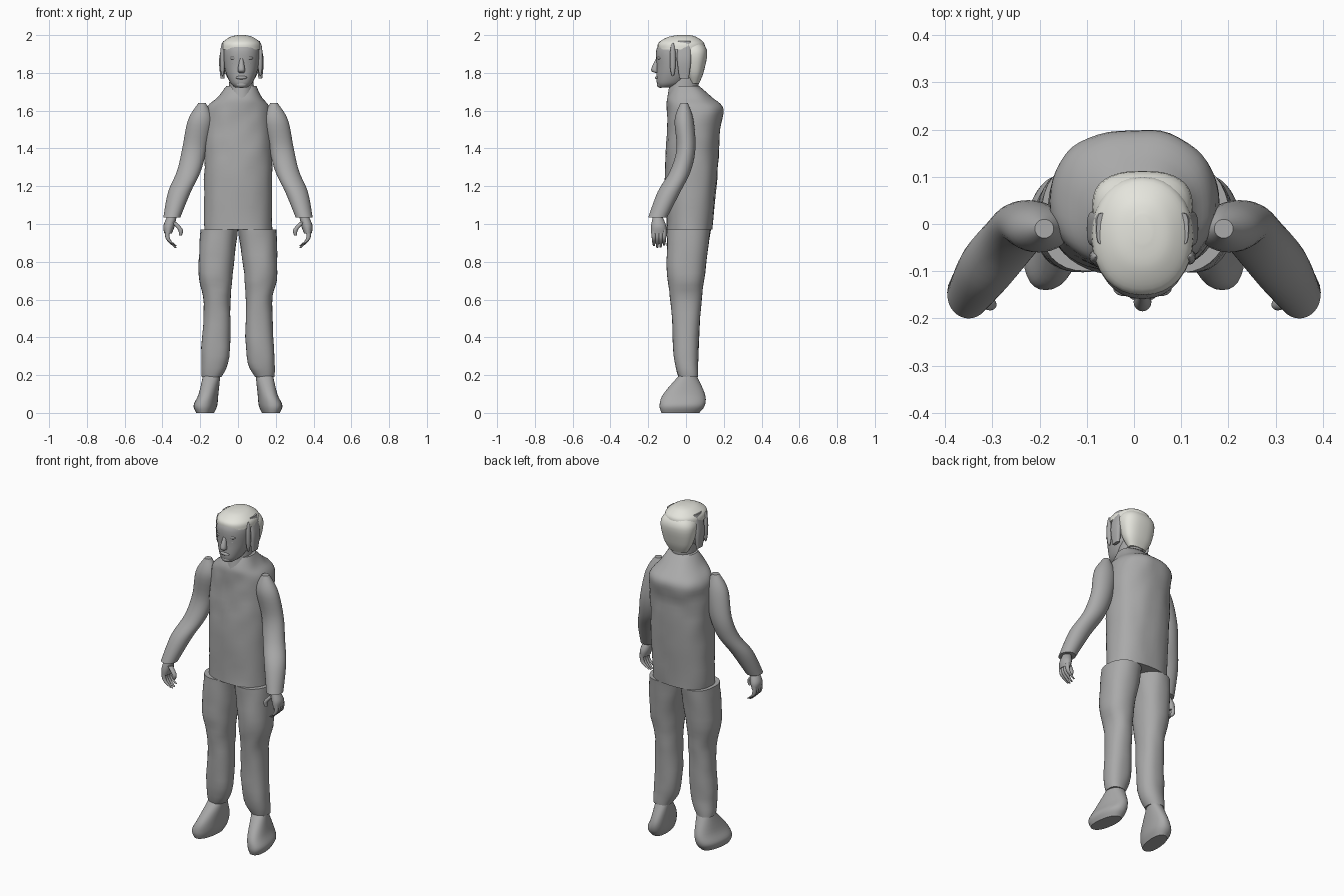
import bpy
import bmesh
from math import cos, sin, pi, radians, copysign
from mathutils import Vector, noise

cube = bpy.data.objects.get("Cube")
if cube:
    bpy.data.objects.remove(cube, do_unlink=True)


def material(name, red, green, blue):
    mat = bpy.data.materials.new(name)
    mat.use_nodes = True
    mat.diffuse_color = (red, green, blue, 1)
    shader = next(n for n in mat.node_tree.nodes if n.type == "BSDF_PRINCIPLED")
    shader.inputs["Base Color"].default_value = mat.diffuse_color
    shader.inputs["Roughness"].default_value = .8
    return mat


GREY = material("cloth grey", red=.4, green=.4, blue=.4)
PALE = material("pale hair", red=.78, green=.78, blue=.72)


def ring(z, wide, deep, x=0, y=0):
    """Cross-section at height z with half width and half depth."""
    return Vector((x, y, z, wide, deep))


def resample(rings, steps):
    """Smooth curve through all the cross-sections."""
    out = []
    for i, (a, b) in enumerate(zip(rings, rings[1:])):
        slope_a = (b - rings[max(i - 1, 0)]) / 2
        slope_b = (rings[min(i + 2, len(rings) - 1)] - a) / 2
        for k in range(steps):
            t = k / steps
            u = 1 - t
            blend = t * t * (u + u + 1)
            out.append(a.lerp(b, blend) + slope_a * t * u * u - slope_b * t * t * u)
    return out + [rings[-1]]


def loft(name, rings, mat=GREY, side=1, power=2, sides=32, steps=5, shear=0, wrinkle=0):
    """Skin rounded cross-sections; side mirrors, power squares them off."""
    bm = bmesh.new()
    loops = []
    for x, y, z, wide, deep in resample(rings, steps):
        loop = []
        for k in range(sides):
            angle = 2 * pi * k / sides
            c, s = cos(angle), sin(angle)
            py = y + deep * copysign(abs(s) ** (2 / power), s)
            px = x + wide * copysign(abs(c) ** (2 / power), c) - shear * py
            point = Vector((px * side, py, z))
            bump = noise.noise(point * 12) * wrinkle
            loop.append(bm.verts.new(point + Vector((c * side, s, 0)) * bump))
        loops.append(loop)
    for low, high in zip(loops, loops[1:]):
        for k in range(sides):
            bm.faces.new((low[k - 1], low[k], high[k], high[k - 1]))
    bm.faces.new(loops[0])
    bm.faces.new(loops[-1])
    bmesh.ops.recalc_face_normals(bm, faces=bm.faces)
    mesh = bpy.data.meshes.new(name)
    bm.to_mesh(mesh)
    bm.free()
    mesh.materials.append(mat)
    obj = bpy.data.objects.new(name, mesh)
    bpy.context.collection.objects.link(obj)
    bpy.ops.object.select_all(action="DESELECT")
    obj.select_set(True)
    bpy.context.view_layer.objects.active = obj
    bpy.ops.object.shade_smooth_by_angle(angle=radians(45))


def ellipsoid(name, x, y, z, wide, deep, tall, mat=GREY, side=1):
    """Rounded lump made of rings that follow a half circle."""
    angles = [pi * (k + .2) / 8 for k in range(8)] + [pi * .99]
    loft(name, [ring(z=z - tall * cos(a), x=x, y=y, wide=wide * sin(a), deep=deep * sin(a))
                for a in angles], mat=mat, side=side, sides=16, steps=1)


# Jacket with sloping shoulders and a straight hem
loft("jacket", [
    ring(z=.97, y=.02, wide=.18, deep=.12),
    ring(z=1.3, y=.03, wide=.18, deep=.14),
    ring(z=1.5, y=.04, wide=.18, deep=.14),
    ring(z=1.61, y=.05, wide=.17, deep=.15),
    ring(z=1.67, x=.01, y=.02, wide=.12, deep=.12),
    ring(z=1.73, x=.02, wide=.08, deep=.07),
], power=2.3, sides=48, wrinkle=.006)

for side, label in ((1, "left"), (-1, "right")):
    # Loose trouser leg, wider at knee and hip
    loft(label + "_trouser_leg", [
        ring(z=.19, x=.14, y=.01, wide=.05, deep=.05),
        ring(z=.3, x=.12, wide=.075, deep=.065),
        ring(z=.58, x=.11, wide=.07, deep=.08),
        ring(z=.74, x=.12, wide=.09, deep=.1),
        ring(z=.97, x=.1, y=.015, wide=.1, deep=.115),
    ], side=side, power=2.3, wrinkle=.006)

    # Rounded shoe with the toe turned out
    loft(label + "_shoe", [
        ring(z=0, x=.17, y=-.03, wide=.045, deep=.1),
        ring(z=.04, x=.17, y=-.02, wide=.06, deep=.12),
        ring(z=.1, x=.155, y=-.01, wide=.05, deep=.11),
        ring(z=.2, x=.14, y=.01, wide=.045, deep=.045),
    ], side=side, power=2.3, shear=.12)

    # Sleeve bent forward at the elbow
    loft(label + "_sleeve", [
        ring(z=1.035, x=.35, y=-.15, wide=.045, deep=.05),
        ring(z=1.17, x=.31, y=-.09, wide=.06, deep=.06),
        ring(z=1.28, x=.26, y=-.03, wide=.063, deep=.055),
        ring(z=1.4, x=.23, wide=.065, deep=.05),
        ring(z=1.55, x=.2, y=-.01, wide=.065, deep=.05),
        ring(z=1.64, x=.19, y=-.01, wide=.02, deep=.02),
    ], side=side)

    # Palm, thumb and four curled fingers
    loft(label + "_palm", [
        ring(z=.95, x=.37, y=-.145, wide=.02, deep=.04),
        ring(z=.99, x=.365, y=-.145, wide=.03, deep=.04),
        ring(z=1.04, x=.35, y=-.15, wide=.025, deep=.025),
    ], side=side, sides=16)
    loft(label + "_thumb", [
        ring(z=.94, x=.305, y=-.17, wide=.008, deep=.008),
        ring(z=.97, x=.305, y=-.17, wide=.013, deep=.013),
        ring(z=1.01, x=.34, y=-.16, wide=.015, deep=.015),
    ], side=side, sides=12)
    for i in range(4):
        y = -.17 + i * .018
        tip = .87 + abs(i - 1.4) * .01
        loft(f"{label}_finger_{i}", [
            ring(z=tip, x=.33, y=y, wide=.005, deep=.005),
            ring(z=.92, x=.37, y=y, wide=.011, deep=.011),
            ring(z=.97, x=.375, y=y, wide=.012, deep=.012),
        ], side=side, sides=12)

# Neck and head, set a little off the middle of the body
MID = .018
loft("neck", [
    ring(z=1.66, x=MID, y=-.02, wide=.07, deep=.08),
    ring(z=1.82, x=MID, wide=.06, deep=.075)])
loft("head", [
    ring(z=1.722, x=MID, y=-.11, wide=.03, deep=.03),
    ring(z=1.75, x=MID, y=-.08, wide=.06, deep=.075),
    ring(z=1.83, x=MID, y=-.05, wide=.09, deep=.105),
    ring(z=1.93, x=MID, y=-.04, wide=.095, deep=.115),
    ring(z=1.98, x=MID, y=-.03, wide=.05, deep=.07),
], power=2.2)

# Face
loft("nose", [
    ring(z=1.8, x=MID, y=-.15, wide=.013, deep=.013),
    ring(z=1.816, x=MID, y=-.165, wide=.019, deep=.02),
    ring(z=1.875, x=MID, y=-.15, wide=.009, deep=.01),
], sides=16)
ellipsoid("lips", x=MID, y=-.15, z=1.775, wide=.03, deep=.014, tall=.01)
ellipsoid("chin", x=MID, y=-.135, z=1.738, wide=.03, deep=.02, tall=.018)

# Hair swept over the crown and fuller behind
loft("hair_crown", [
    ring(z=1.925, x=MID, y=-.025, wide=.108, deep=.125),
    ring(z=1.96, x=MID, y=-.025, wide=.1, deep=.12),
    ring(z=1.99, x=MID, y=-.02, wide=.06, deep=.075),
    ring(z=2, x=MID, y=-.01, wide=.02, deep=.03),
], PALE, power=2.2)
loft("hair_back", [
    ring(z=1.745, x=MID, y=.045, wide=.055, deep=.025),
    ring(z=1.81, x=MID, y=.045, wide=.09, deep=.05),
    ring(z=1.92, x=MID, y=.035, wide=.104, deep=.076),
    ring(z=1.99, x=MID, y=.015, wide=.04, deep=.04),
], PALE, power=2.5)

for side, label in ((1, "left"), (-1, "right")):
    # Brow and eye on each half of the face
    x = MID + side * .038
    ellipsoid(label + "_brow", x=x, y=-.137, z=1.878, wide=.024, deep=.016, tall=.01)
    ellipsoid(label + "_eye", x=x, y=-.136, z=1.85, wide=.014, deep=.012, tall=.008)

    # Hair hanging over the ear, with a loose lock before it
    x = MID + side * .1
    loft(label + "_side_hair", [
        ring(z=1.77, x=x, y=-.01, wide=.01, deep=.025),
        ring(z=1.87, x=x, y=-.01, wide=.018, deep=.037),
        ring(z=1.97, x=x - side * .015, y=-.01, wide=.012, deep=.033),
    ], power=3, sides=24)
    ellipsoid(label + "_lock", x=x, y=-.07, z=1.87, wide=.013, deep=.016, tall=.09)
